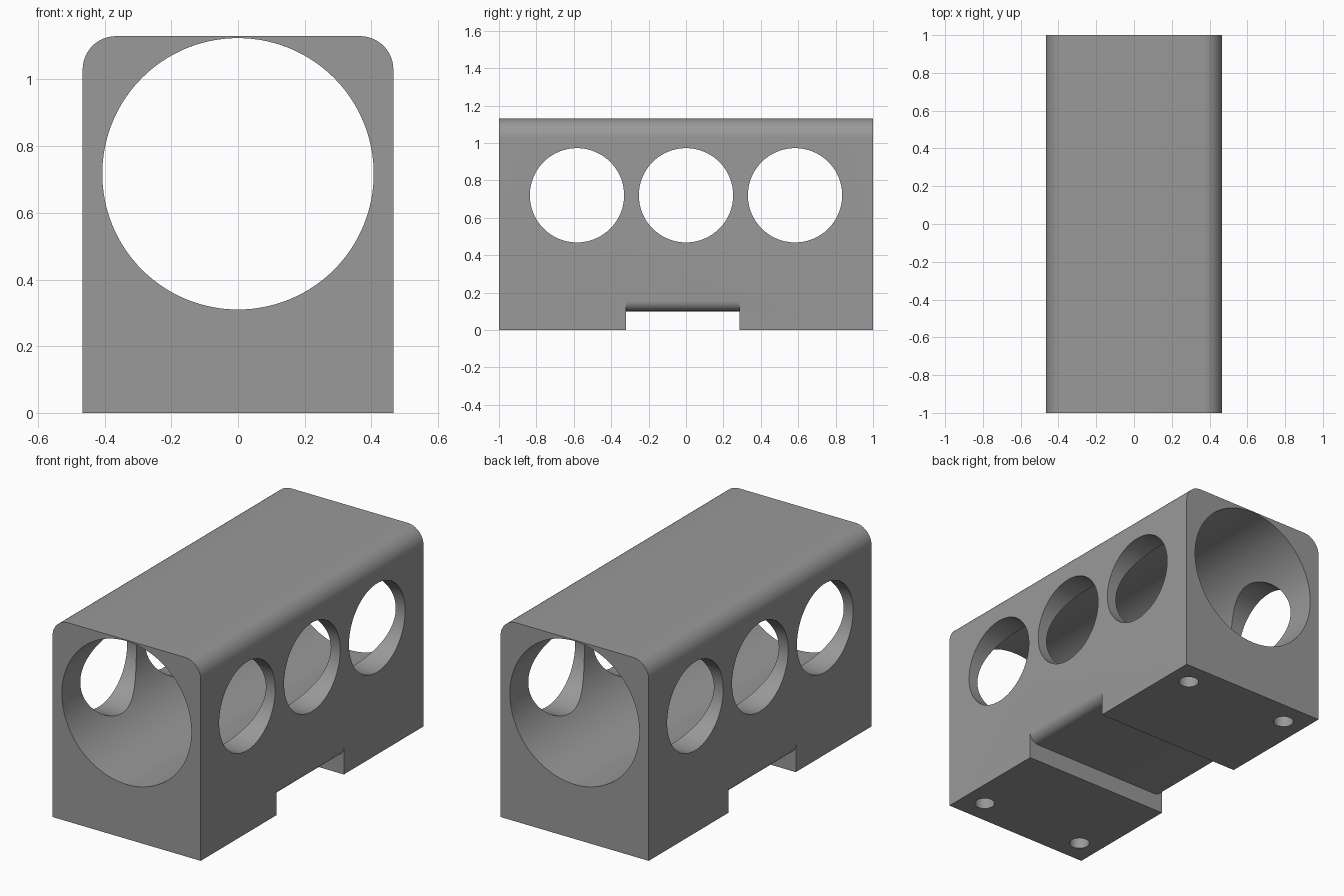
import bpy, bmesh, math
from mathutils import Matrix

if "Cube" in bpy.data.objects:
    bpy.data.objects.remove(bpy.data.objects["Cube"])

HALF_W, HEIGHT = 0.466, 1.13
BORE_Z = 0.717

grey = bpy.data.materials.new("grey")
grey.diffuse_color = (0.32, 0.32, 0.32, 1)
grey.use_nodes = True
grey.node_tree.nodes["Principled BSDF"].inputs["Base Color"].default_value = grey.diffuse_color


def make_object(name, bm):
    bmesh.ops.recalc_face_normals(bm, faces=bm.faces)
    mesh = bpy.data.meshes.new(name)
    bm.to_mesh(mesh)
    bm.free()
    mesh.materials.append(grey)
    ob = bpy.data.objects.new(name, mesh)
    bpy.context.collection.objects.link(ob)
    return ob


def arc(cx, cz, r, start, end, n=12):
    """Points on an arc, angles in degrees."""
    angles = [math.radians(start + (end - start) * i / n) for i in range(n + 1)]
    return [(cx + r * math.cos(a), cz + r * math.sin(a)) for a in angles]


def extrude_profile(name, half, y0, y1):
    """Mirror a right-hand x/z profile (bottom to top) and extrude it along y."""
    pts = half + [(-x, z) for x, z in reversed(half)]
    bm = bmesh.new()
    face = bm.faces.new([bm.verts.new((x, y0, z)) for x, z in pts])
    ext = bmesh.ops.extrude_face_region(bm, geom=[face])
    verts = [g for g in ext["geom"] if isinstance(g, bmesh.types.BMVert)]
    bmesh.ops.translate(bm, verts=verts, vec=(0, y1 - y0, 0))
    return make_object(name, bm)


def cylinder(name, radius, depth, loc, axis, sides):
    bm = bmesh.new()
    rot = {"X": Matrix.Rotation(math.pi / 2, 4, "Y"),
           "Y": Matrix.Rotation(math.pi / 2, 4, "X"),
           "Z": Matrix.Identity(4)}[axis]
    bmesh.ops.create_cone(bm, cap_ends=True, segments=sides, radius1=radius,
                          radius2=radius, depth=depth,
                          matrix=Matrix.Translation(loc) @ rot)
    return make_object(name, bm)


# Block with rounded top edges
block = extrude_profile(
    "block", [(HALF_W, 0)] + arc(HALF_W - 0.1, HEIGHT - 0.1, 0.1, 0, 90), -1, 1)

# Slot across the underside, its ceiling rounded off at both sides
r = 0.055
cutters = [extrude_profile(
    "slot_cutter",
    [(0.55, -0.1), (0.55, 0.1 + r)] + arc(HALF_W - r, 0.1 + r, r, 0, -90),
    -0.32, 0.285)]

# Lengthwise bore
cutters.append(cylinder("bore_cutter", 0.407, 2.4, (0, 0, BORE_Z), "Y", 128))

# Three cross holes through both side walls
for y in (-0.583, 0, 0.583):
    cutters.append(cylinder("side_hole_cutter", 0.252, 1.4, (0, y, BORE_Z + 0.003), "X", 96))

# Four blind screw holes in the feet
for x in (-0.335, 0.335):
    for y in (-0.86, 0.86):
        cutters.append(cylinder("screw_hole_cutter", 0.054, 0.6, (x, y, 0), "Z", 32))

bpy.context.view_layer.objects.active = block
block.select_set(True)
for cutter in cutters:
    mod = block.modifiers.new("cut", "BOOLEAN")
    mod.operation = "DIFFERENCE"
    mod.solver = "EXACT"
    mod.object = cutter
    bpy.ops.object.modifier_apply(modifier=mod.name)
    bpy.data.objects.remove(cutter)

bpy.ops.object.select_all(action="DESELECT")
block.select_set(True)
bpy.ops.object.shade_smooth_by_angle(angle=math.radians(30))
